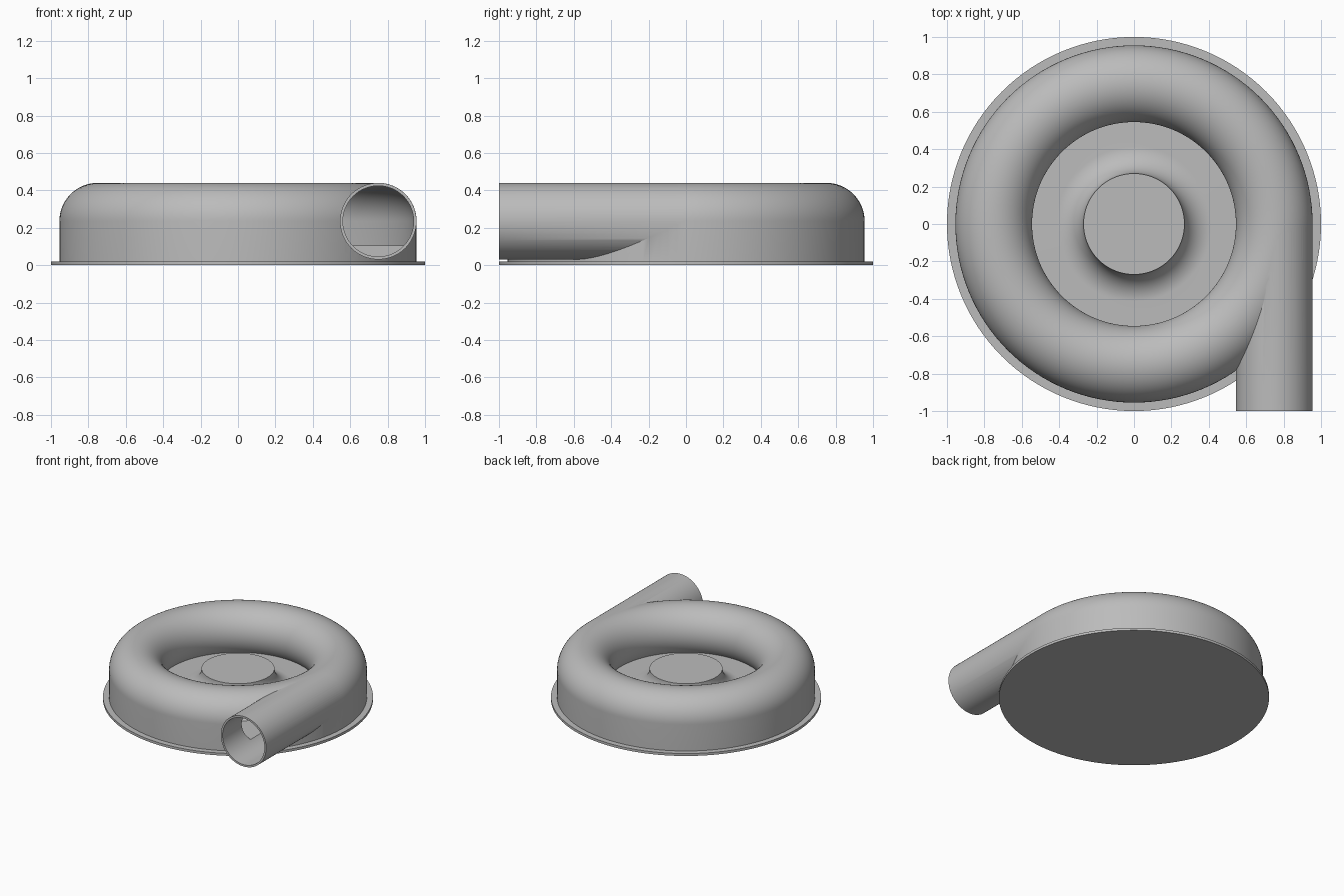
import bpy, bmesh, math
from mathutils import Matrix

cube = bpy.data.objects.get("Cube")
if cube:
    bpy.data.objects.remove(cube)

STEPS = 128
RING_R, TUBE_R, TUBE_Z = 0.75, 0.205, 0.235   # volute centre line and section
WALL = 0.015
PLATE_TOP, FLOOR_Z = 0.02, 0.105

grey = bpy.data.materials.new("cast_grey")
grey.use_nodes = True
colour = (0.5, 0.5, 0.5, 1)
grey.diffuse_color = colour
grey.node_tree.nodes["Principled BSDF"].inputs["Base Color"].default_value = colour


def finish(name, bm):
    bmesh.ops.recalc_face_normals(bm, faces=bm.faces)
    mesh = bpy.data.meshes.new(name)
    bm.to_mesh(mesh)
    bm.free()
    mesh.materials.append(grey)
    obj = bpy.data.objects.new(name, mesh)
    bpy.context.collection.objects.link(obj)
    return obj


def lathe(name, profile, closed=False):
    """Revolve (radius, height) points around the z axis."""
    bm = bmesh.new()
    vs = [bm.verts.new((r, 0, z)) for r, z in profile]
    pairs = list(zip(vs, vs[1:])) + ([(vs[-1], vs[0])] if closed else [])
    es = [bm.edges.new(p) for p in pairs]
    bmesh.ops.spin(bm, geom=vs + es, axis=(0, 0, 1), cent=(0, 0, 0),
                   angle=math.tau, steps=STEPS, use_merge=True)
    bmesh.ops.remove_doubles(bm, verts=bm.verts, dist=0.0001)
    return finish(name, bm)


def pipe(name, radius, y0, y1):
    """Straight cylinder along y on the outlet axis."""
    bm = bmesh.new()
    bmesh.ops.create_cone(bm, cap_ends=True, segments=96, radius1=radius,
                          radius2=radius, depth=y1 - y0)
    bm.transform(Matrix.Translation((RING_R, (y0 + y1) / 2, TUBE_Z))
                 @ Matrix.Rotation(math.pi / 2, 4, 'X'))
    return finish(name, bm)


def arc(cx, cz, radius, a0, a1, n):
    angles = [a0 + (a1 - a0) * i / n for i in range(n + 1)]
    return [(cx + radius * math.cos(a), cz + radius * math.sin(a)) for a in angles]


def section(radius, bottom):
    """Round tube section with a straight outer wall down to a flat bottom."""
    dip = math.asin((TUBE_Z - FLOOR_Z) / radius)
    pts = arc(RING_R, TUBE_Z, radius, 0, math.pi + dip, 48)
    if bottom < FLOOR_Z:
        pts.append((pts[-1][0], bottom))
    return pts + [(RING_R + radius, bottom)]


def smooth(obj):
    bpy.ops.object.select_all(action='DESELECT')
    obj.select_set(True)
    bpy.context.view_layer.objects.active = obj
    bpy.ops.object.shade_smooth_by_angle(angle=math.radians(30))


# Flanged base plate
base_plate = lathe("base_plate", [(0, 0), (1, 0), (1, PLATE_TOP), (0, PLATE_TOP)])

# Hub with a concave flare running down to the floor of the well
flare = FLOOR_Z + 0.145
hub = lathe("hub", [(0, flare)]
            + arc(0.27 + 0.145, flare, 0.145, math.pi, math.pi * 1.5, 20)
            + [(0.6, FLOOR_Z), (0.6, 0.01), (0, 0.01)])

# Volute housing with tangential outlet, hollowed out
volute = lathe("volute_housing", section(TUBE_R, 0.01), closed=True)
outlet = pipe("outlet_solid", TUBE_R - 0.0005, -1, 0)
cavity = lathe("volute_cavity", section(TUBE_R - WALL, FLOOR_Z), closed=True)
bore = pipe("outlet_bore", TUBE_R - WALL - 0.001, -1.1, 0)
helpers = [(outlet, 'UNION'), (cavity, 'DIFFERENCE'), (bore, 'DIFFERENCE')]
for helper, operation in helpers:
    helper.hide_render = True
    mod = volute.modifiers.new(helper.name, 'BOOLEAN')
    mod.object, mod.operation, mod.solver = helper, operation, 'EXACT'

# Bake the cuts and drop the helpers
graph = bpy.context.evaluated_depsgraph_get()
baked = bpy.data.meshes.new_from_object(volute.evaluated_get(graph))
volute.modifiers.clear()
volute.data = baked
for helper, _ in helpers:
    bpy.data.objects.remove(helper)

for part in (base_plate, hub, volute):
    smooth(part)
